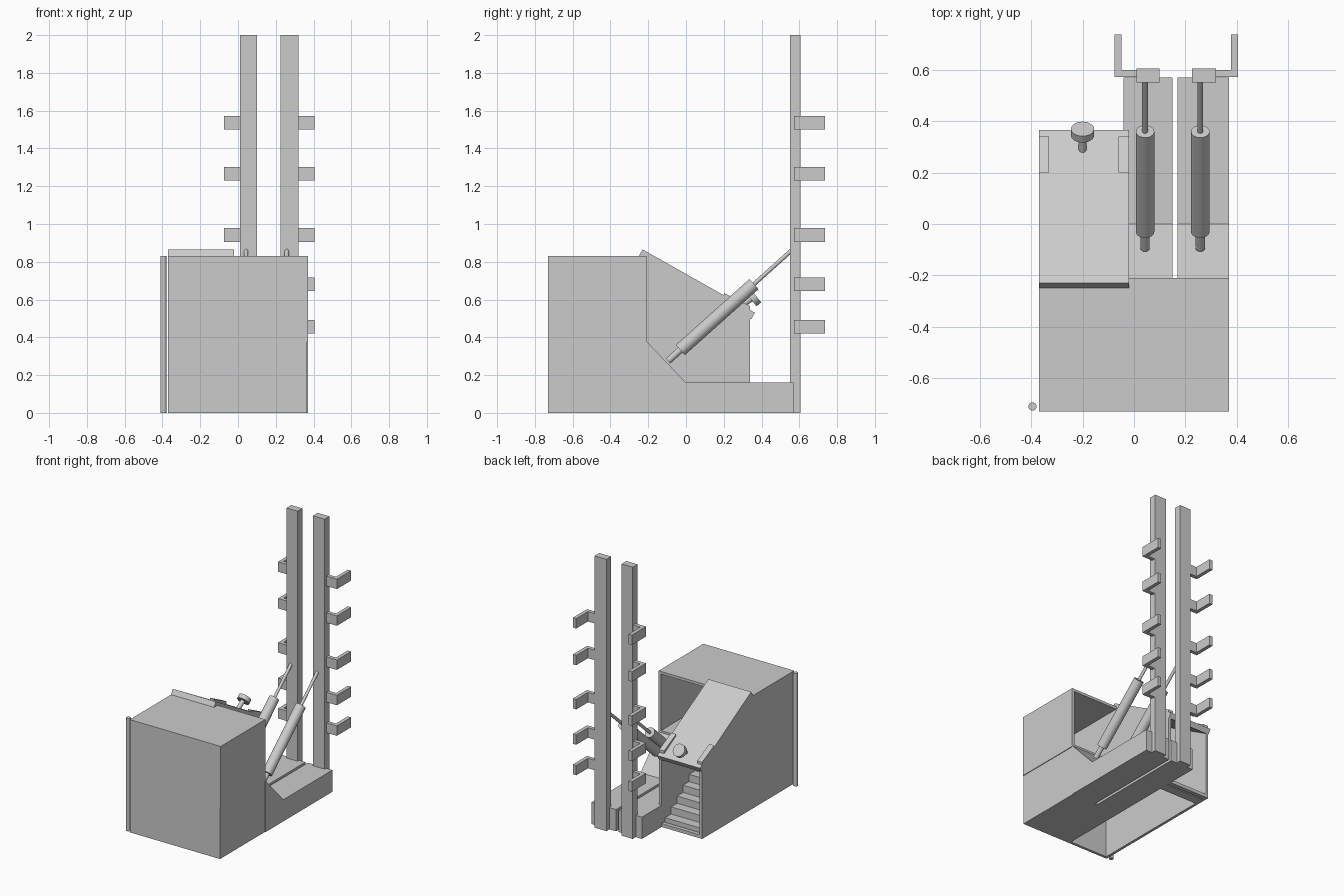
import bpy, bmesh, math
from mathutils import Vector

cube = bpy.data.objects.get("Cube")
if cube:
    bpy.data.objects.remove(cube, do_unlink=True)

grey = bpy.data.materials.new("plain_grey")
grey.use_nodes = True
grey.diffuse_color = (0.6, 0.6, 0.6, 1)
grey.node_tree.nodes["Principled BSDF"].inputs["Base Color"].default_value = (0.6, 0.6, 0.6, 1)


def finish(name, bm, smooth=False):
    bmesh.ops.recalc_face_normals(bm, faces=bm.faces)
    mesh = bpy.data.meshes.new(name)
    bm.to_mesh(mesh)
    bm.free()
    mesh.materials.append(grey)
    obj = bpy.data.objects.new(name, mesh)
    bpy.context.collection.objects.link(obj)
    if smooth:
        bpy.ops.object.select_all(action='DESELECT')
        obj.select_set(True)
        bpy.context.view_layer.objects.active = obj
        bpy.ops.object.shade_smooth_by_angle(angle=math.radians(40))
    return obj


def prism(name, points, lo, hi, axis="x"):
    """Extrude a (y, z) profile along x, or an (x, y) profile along z."""
    bm = bmesh.new()
    place = (lambda p, d: (d, *p)) if axis == "x" else (lambda p, d: (*p, d))
    face = bm.faces.new([bm.verts.new(place(p, lo)) for p in points])
    out = bmesh.ops.extrude_face_region(bm, geom=[face])
    shift = (hi - lo, 0, 0) if axis == "x" else (0, 0, hi - lo)
    bmesh.ops.translate(bm, vec=shift, verts=[v for v in out["geom"] if isinstance(v, bmesh.types.BMVert)])
    return finish(name, bm)


def box(name, x, y, z):
    return prism(name, [(x[0], y[0]), (x[1], y[0]), (x[1], y[1]), (x[0], y[1])], z[0], z[1], "z")


def rod(name, a, b, radius):
    a, b = Vector(a), Vector(b)
    bm = bmesh.new()
    bmesh.ops.create_cone(bm, cap_ends=True, segments=32, radius1=radius, radius2=radius, depth=(b - a).length)
    bmesh.ops.rotate(bm, matrix=(b - a).to_track_quat('Z', 'Y').to_matrix(), verts=bm.verts)
    bmesh.ops.translate(bm, vec=(a + b) / 2, verts=bm.verts)
    return finish(name, bm, True)


# Front cabinet: front panel, roof, and the upper bay open at the back
FRONT, BACK, TOP = -0.73, -0.21, 0.83
box("front_panel", (-0.37, 0.37), (FRONT, FRONT + 0.02), (0.38, TOP))
box("lower_front_panel", (-0.37, -0.04), (FRONT, FRONT + 0.02), (0, 0.38))
box("roof", (-0.37, 0.37), (FRONT, BACK), (TOP - 0.02, TOP))
box("bay_side_wall", (0.35, 0.37), (FRONT, BACK), (0.38, TOP))
box("bay_floor", (-0.04, 0.37), (FRONT, BACK), (0.375, 0.395))

# Base: solid block under the bay, then two sloped halves with a slot between
box("base_block", (-0.04, 0.365), (FRONT, BACK), (0, 0.38))
deck = [(BACK, 0), (0.57, 0), (0.57, 0.16), (0, 0.16), (BACK, 0.38)]
prism("right_deck", deck, -0.04, 0.15)
prism("left_deck", deck, 0.17, 0.37)

# Stairwell walls with the sloped top edge
wall = [(FRONT, 0), (0.34, 0), (0.34, 0.51), (-0.22, TOP), (FRONT, TOP)]
prism("stairwell_outer_wall", wall, -0.37, -0.35)
prism("stairwell_inner_wall", wall, -0.04, -0.02)
box("threshold", (-0.37, -0.02), (0.31, 0.34), (0, 0.025))

# Steps: zigzag top and a straight sloped underside
COUNT, RUN, RISE = 9, 0.07, 0.053
steps = []
for i in range(COUNT):
    y = 0.3 - i * RUN
    steps += [(y, i * RISE), (y, (i + 1) * RISE)]
end_y = 0.3 - COUNT * RUN
steps += [(end_y, COUNT * RISE), (end_y, (COUNT - 1) * RISE), (0.3 - RUN, 0)]
prism("stairs", steps, -0.35, -0.04)

# Sloped lid with raised edge strips and a knob
prism("sloped_lid", [(-0.25, 0.83), (0.345, 0.495), (0.365, 0.53), (-0.23, 0.865)], -0.37, -0.02)
strip = [(0.2, 0.61), (0.34, 0.53), (0.34, 0.565), (0.2, 0.635)]
for side, x in (("right", -0.37), ("left", -0.06)):
    prism(side + "_lid_strip", strip, x, x + 0.04)
rod("knob_stem", (-0.2, 0.285, 0.565), (-0.2, 0.355, 0.61), 0.016)
rod("knob_disc", (-0.2, 0.345, 0.6), (-0.2, 0.37, 0.62), 0.045)

# Corner post
rod("corner_post", (-0.395, -0.71, 0), (-0.395, -0.71, TOP), 0.016)

# Twin masts, each with its lifting cylinder
for side, x0, x1, cx in (("right", 0.01, 0.1, 0.043), ("left", 0.225, 0.32, 0.258)):
    box(side + "_mast", (x0, x1), (0.55, 0.605), (0, 2))
    rod(side + "_cylinder_foot", (cx, -0.095, 0.275), (cx, -0.02, 0.342), 0.018)
    rod(side + "_cylinder_barrel", (cx, -0.03, 0.333), (cx, 0.36, 0.682), 0.036)
    rod(side + "_cylinder_rod", (cx, 0.35, 0.673), (cx, 0.565, 0.866), 0.011)

# Angled brackets up the outside of both masts
hook = [(0.14, 0.572), (0.24, 0.572), (0.24, 0.737), (0.213, 0.737), (0.213, 0.6), (0.14, 0.6)]
CENTRE = 0.165
for n, z in enumerate((0.42, 0.645, 0.905, 1.23, 1.5), 1):
    for side, s in (("right", -1), ("left", 1)):
        prism(f"{side}_bracket_{n}", [(CENTRE + s * x, y) for x, y in hook], z, z + 0.073, "z")
